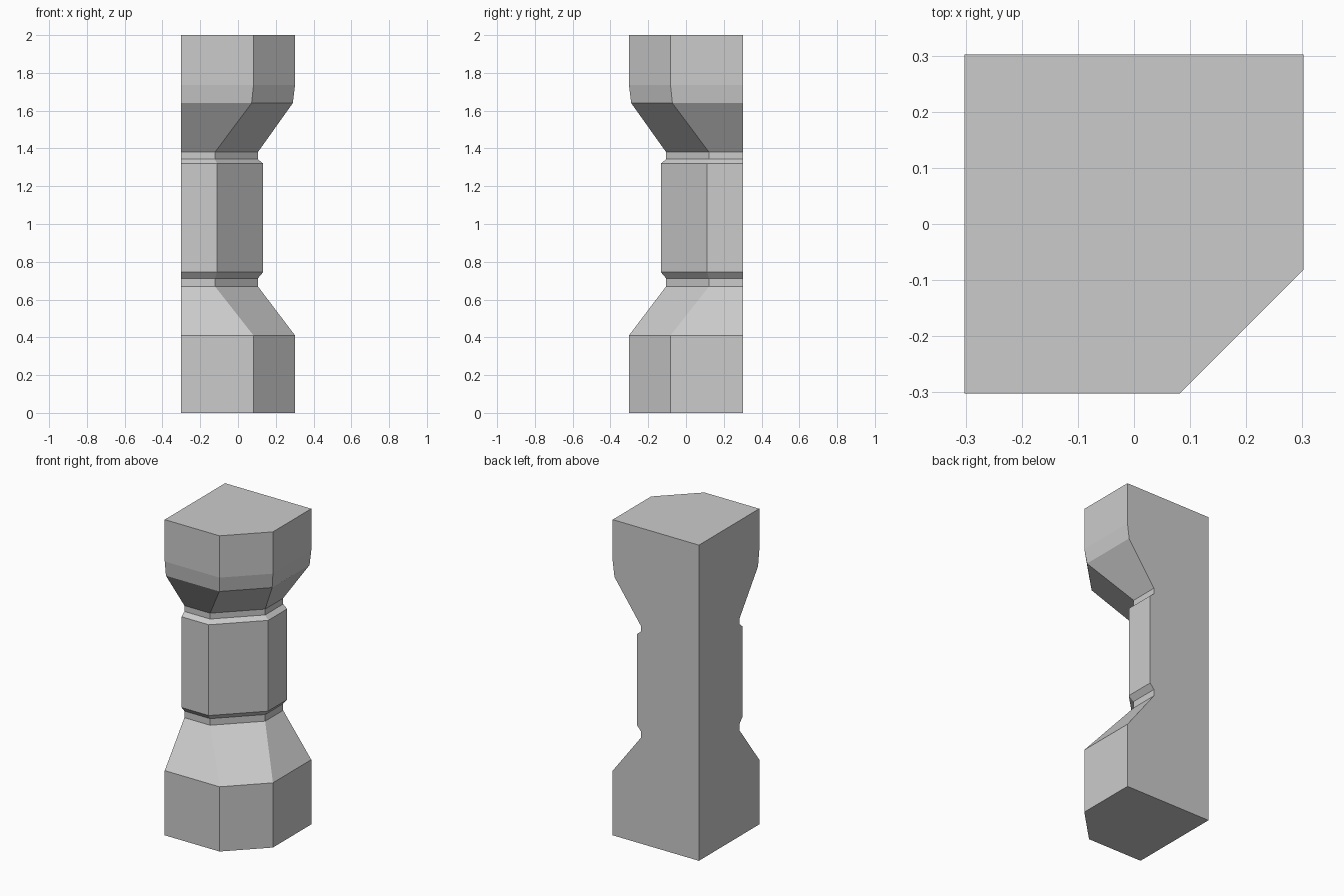
import bpy, bmesh, math

if "Cube" in bpy.data.objects:
    bpy.data.objects.remove(bpy.data.objects["Cube"])

B = 0.302  # flat back and left wall planes

# Profile up the pillar: height, front/right reach, chamfer corner position
PROFILE = [
    (0.00, 0.302, 0.082), (0.41, 0.302, 0.082),      # base block
    (0.67, 0.105, -0.122), (0.712, 0.105, -0.122),   # lower neck
    (0.745, 0.133, -0.112), (1.32, 0.133, -0.112),   # shaft
    (1.343, 0.105, -0.122), (1.38, 0.105, -0.122),   # upper neck
    (1.64, 0.29, 0.072), (1.735, 0.302, 0.082),      # capital flare
    (2.00, 0.302, 0.082),                            # capital block
]


def section(z, r, c):
    """Square with its front right corner cut off, anchored at the back left."""
    return [(-B, B, z), (-B, -r, z), (c, -r, z), (r, -c, z), (r, B, z)]


# Corner pillar: loft the sections and cap both ends
bm = bmesh.new()
rings = [[bm.verts.new(p) for p in section(*level)] for level in PROFILE]
for low, high in zip(rings, rings[1:]):
    for i in range(5):
        j = (i + 1) % 5
        bm.faces.new((low[i], low[j], high[j], high[i]))
bm.faces.new(rings[0][::-1])
bm.faces.new(rings[-1])

# Merge the flat back and left walls into single faces
bmesh.ops.dissolve_limit(bm, angle_limit=math.radians(0.5),
                         verts=bm.verts[:], edges=bm.edges[:])
bmesh.ops.recalc_face_normals(bm, faces=bm.faces[:])

mesh = bpy.data.meshes.new("corner_pillar")
bm.to_mesh(mesh)
bm.free()
bpy.context.collection.objects.link(bpy.data.objects.new("corner_pillar", mesh))
